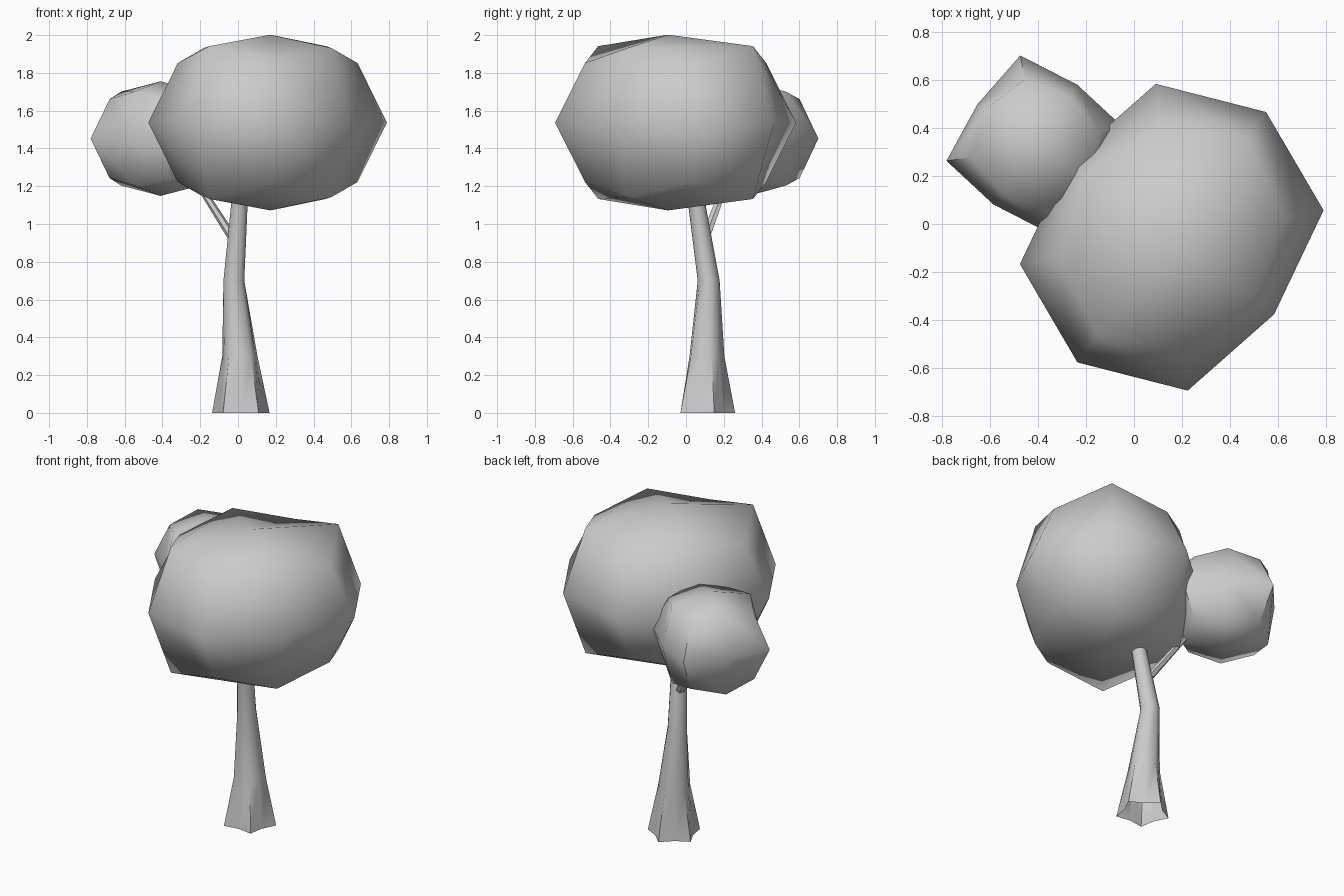
import bpy, bmesh, math
from mathutils import Vector, Matrix

if "Cube" in bpy.data.objects:
    bpy.data.objects.remove(bpy.data.objects["Cube"])


def make_object(name, bm, limit):
    bmesh.ops.recalc_face_normals(bm, faces=bm.faces[:])
    mesh = bpy.data.meshes.new(name)
    bm.to_mesh(mesh)
    bm.free()
    ob = bpy.data.objects.new(name, mesh)
    bpy.context.collection.objects.link(ob)
    bpy.ops.object.select_all(action='DESELECT')
    ob.select_set(True)
    bpy.context.view_layer.objects.active = ob
    bpy.ops.object.shade_smooth_by_angle(angle=math.radians(limit))
    return ob


def leaf_clump(name, center, size, turn, upright, top_u, top_v, corner, cap=(0, 0)):
    """Once-subdivided cube rounded by pulling in its edge and corner points."""
    bm = bmesh.new()
    bmesh.ops.create_cube(bm, size=2)
    bmesh.ops.subdivide_edges(bm, edges=bm.edges[:], cuts=1, use_grid_fill=True)
    for v in bm.verts:
        x, y, z = (abs(c) > 0.5 for c in v.co)
        if x and y and z:
            f = corner
        elif x and y:
            f = (*upright, 0)
        elif x and z:
            f = (top_u[0], 0, top_u[1])
        elif y and z:
            f = (0, top_v[0], top_v[1])
        else:
            f = (1, 1, 1)
        pole = z and not (x or y)
        v.co = Vector(c * k * s for c, k, s in zip(v.co, f, size))
        v.co = Matrix.Rotation(math.radians(turn), 3, 'Z') @ v.co + Vector(center)
        if pole:
            v.co += Vector((*cap, 0))
    return make_object(name, bm, 60)


def tapered_tube(name, rings, sides, phase=0.0):
    """Open tube through (x, y, z, radius, flute) rings."""
    bm = bmesh.new()
    loops = []
    for x, y, z, r, flute in rings:
        loop = []
        for i in range(sides):
            a = math.tau * i / sides + phase
            k = r * (1 - flute * (i % 2))
            loop.append(bm.verts.new((x + k * math.cos(a), y + k * math.sin(a), z)))
        loops.append(loop)
    for lo, hi in zip(loops, loops[1:]):
        for i in range(sides):
            j = (i + 1) % sides
            bm.faces.new((lo[i], lo[j], hi[j], hi[i]))
    return make_object(name, bm, 50)


# Foliage
leaf_clump("large_canopy", (0.157, -0.055, 1.537), (0.652, 0.533, 0.465), 53,
           (0.72, 0.82), (0.787, 0.87), (0.79, 0.85), (0.54, 0.62, 0.677),
           cap=(0.015, -0.04))
leaf_clump("small_canopy", (-0.41, 0.33, 1.452), (0.304, 0.294, 0.303), 55,
           (0.88, 0.9), (0.8, 0.82), (0.87, 0.82), (0.65, 0.65, 0.69))

# Trunk with flared, fluted foot
tapered_tube("trunk", [(0.015, 0.1, 0, 0.16, 0.28),
                       (0.01, 0.105, 0.3, 0.098, 0.12),
                       (-0.022, 0.12, 0.7, 0.058, 0),
                       (0.007, 0.058, 1.1, 0.046, 0),
                       (0.02, 0.03, 1.27, 0.04, 0)], 10, math.radians(18))

# Side branch into the small canopy
tapered_tube("branch", [(-0.01, 0.09, 0.9, 0.03, 0),
                        (-0.26, 0.24, 1.29, 0.018, 0)], 6)
